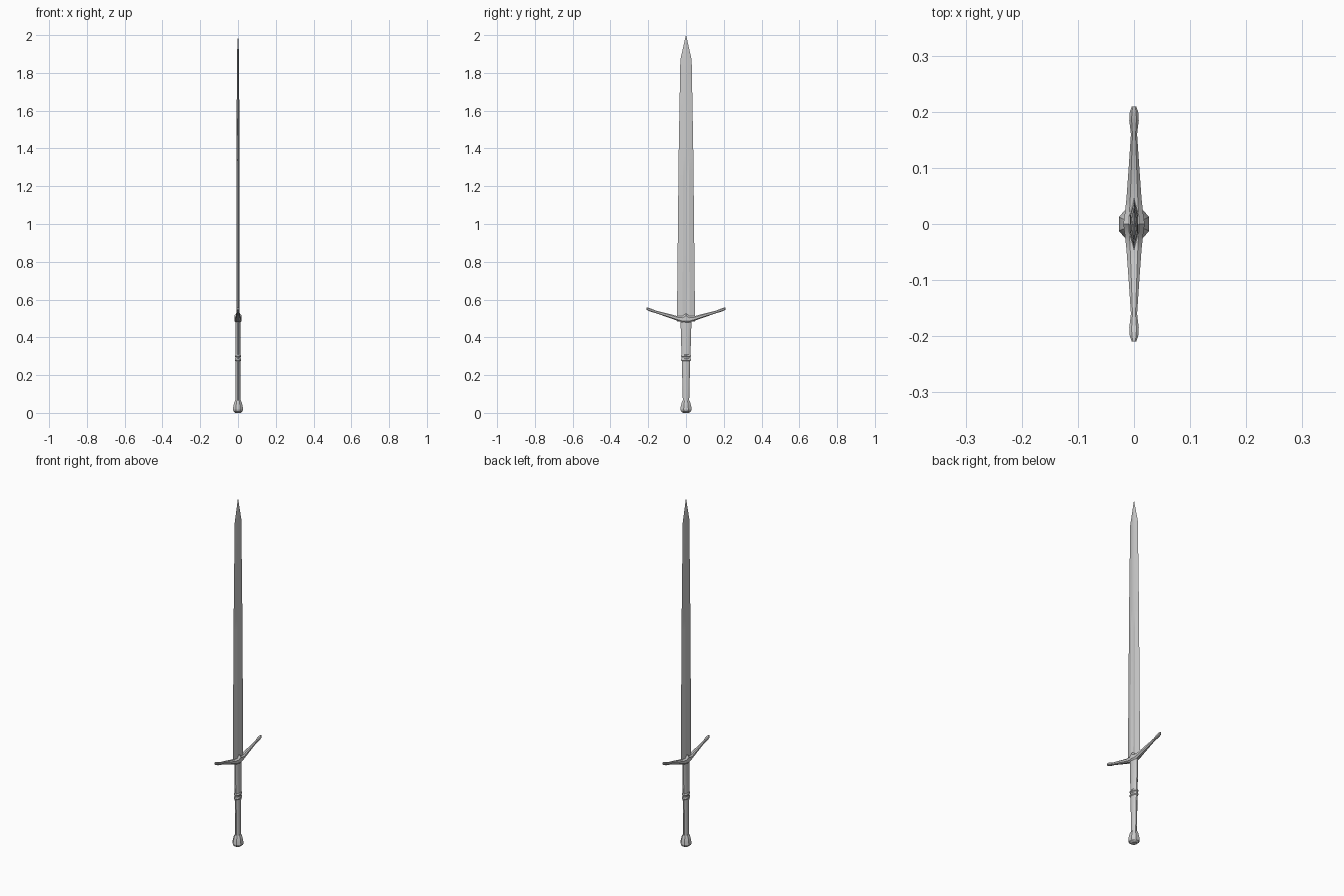
import bpy, bmesh, math
from mathutils import Vector

if "Cube" in bpy.data.objects:
    bpy.data.objects.remove(bpy.data.objects["Cube"])


def loft(name, rings, smooth=35):
    """Skin equal-length rings of points; both ends are capped."""
    bm = bmesh.new()
    loops = [[bm.verts.new(p) for p in ring] for ring in rings]
    n = len(loops[0])
    for a, b in zip(loops, loops[1:]):
        for i in range(n):
            j = (i + 1) % n
            bm.faces.new((a[i], a[j], b[j], b[i]))
    bm.faces.new(loops[0][::-1])
    bm.faces.new(loops[-1])
    bmesh.ops.remove_doubles(bm, verts=bm.verts, dist=1e-5)
    bmesh.ops.recalc_face_normals(bm, faces=bm.faces)
    mesh = bpy.data.meshes.new(name)
    bm.to_mesh(mesh)
    bm.free()
    ob = bpy.data.objects.new(name, mesh)
    bpy.context.collection.objects.link(ob)
    bpy.ops.object.select_all(action='DESELECT')
    ob.select_set(True)
    bpy.context.view_layer.objects.active = ob
    bpy.ops.object.shade_smooth_by_angle(angle=math.radians(smooth))
    return ob


def oval(z, hx, hy, n):
    """Horizontal n-sided oval whose flats face the axes."""
    k = 1 / math.cos(math.pi / n)
    return [(hx * k * math.cos(2 * math.pi * (i + .5) / n),
             hy * k * math.sin(2 * math.pi * (i + .5) / n), z) for i in range(n)]


def blade_ring(z, w, t, groove):
    """Double-edged section; groove is the thickness on the centre line."""
    s = w * 0.38
    return [(0, -w, z), (t, -s, z), (groove, 0, z), (t, s, z),
            (0, w, z), (-t, s, z), (-groove, 0, z), (-t, -s, z)]


# blade with a shallow fuller that runs out into a ridge
loft("blade", [blade_ring(*r) for r in (
    (0.485, 0.048, 0.0085, 0.005), (1.25, 0.040, 0.007, 0.0045),
    (1.36, 0.039, 0.0065, 0.0075), (1.87, 0.030, 0.004, 0.006),
    (1.94, 0.014, 0.002, 0.0035), (2.0, 0.0005, 0.0002, 0.0003))], 15)


# crossguard: (y, bottom z, top z, half thickness), swept upward and mirrored
arm = ((0, 0.474, 0.528, 0.019), (0.018, 0.478, 0.512, 0.0165),
       (0.045, 0.488, 0.512, 0.0135), (0.10, 0.507, 0.527, 0.0095),
       (0.16, 0.528, 0.542, 0.0055), (0.185, 0.535, 0.552, 0.0085),
       (0.20, 0.541, 0.557, 0.0075), (0.209, 0.546, 0.557, 0.004))


def guard_ring(y, lo, hi, h):
    m, q = (lo + hi) / 2, (hi - lo) / 4
    return [(h, y, m - q), (h, y, m + q), (h * .5, y, hi), (-h * .5, y, hi),
            (-h, y, m + q), (-h, y, m - q), (-h * .5, y, lo), (h * .5, y, lo)]


stations = [(-y, lo, hi, h) for y, lo, hi, h in arm[:0:-1]] + list(arm)
loft("crossguard", [guard_ring(*s) for s in stations], 30)

# two-part grip, wider above the rings
loft("grip", [oval(z, hx, hy, 12) for z, hx, hy in (
    (0.05, 0.0125, 0.0165), (0.17, 0.0125, 0.0195), (0.285, 0.013, 0.0225),
    (0.30, 0.013, 0.0235), (0.40, 0.0125, 0.0265), (0.488, 0.0125, 0.029))])

# raised rings between the grip halves
for i, z in enumerate((0.281, 0.302)):
    loft("grip_ring_%d" % (i + 1), [oval(z + dz, hx, hy, 12) for dz, hx, hy in (
        (-0.007, 0.0135, 0.023), (-0.003, 0.017, 0.0265),
        (0.003, 0.017, 0.0265), (0.007, 0.0135, 0.024))])

# faceted flared pommel
loft("pommel", [oval(z, hx, hy, 8) for z, hx, hy in (
    (0.0, 0.014, 0.016), (0.007, 0.023, 0.026), (0.018, 0.027, 0.030),
    (0.032, 0.025, 0.028), (0.056, 0.020, 0.0225), (0.066, 0.014, 0.018))], 25)
